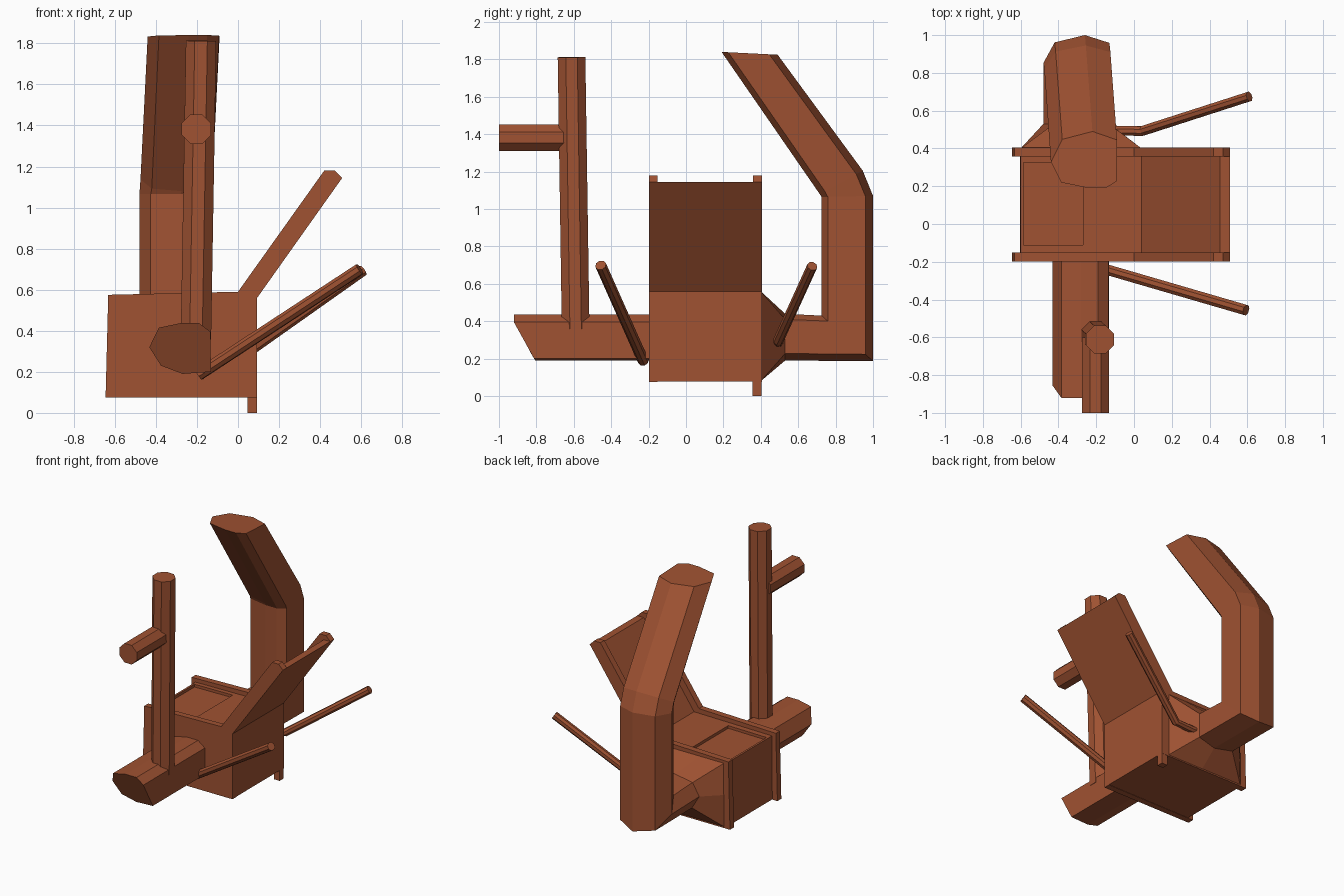
import bpy, bmesh, math
from mathutils import Vector

if "Cube" in bpy.data.objects:
    bpy.data.objects.remove(bpy.data.objects["Cube"])

clay = bpy.data.materials.new("terracotta")
clay.diffuse_color = (0.35, 0.085, 0.032, 1)
clay.use_nodes = True
clay.node_tree.nodes["Principled BSDF"].inputs["Base Color"].default_value = clay.diffuse_color


def make_object(name, bm):
    bmesh.ops.recalc_face_normals(bm, faces=bm.faces)
    mesh = bpy.data.meshes.new(name)
    bm.to_mesh(mesh)
    bm.free()
    mesh.materials.append(clay)
    obj = bpy.data.objects.new(name, mesh)
    bpy.context.collection.objects.link(obj)
    return obj


def loft(name, rings):
    """Skin a row of rings with equal point counts and cap both ends."""
    bm = bmesh.new()
    rows = [[bm.verts.new(p) for p in ring] for ring in rings]
    n = len(rows[0])
    for a, b in zip(rows, rows[1:]):
        for i in range(n):
            j = (i + 1) % n
            bm.faces.new((a[i], a[j], b[j], b[i]))
    bm.faces.new(rows[0])
    bm.faces.new(rows[-1])
    return make_object(name, bm)


def slab(name, outline, y0, y1):
    """Extrude an x-z outline along y."""
    return loft(name, [[(x, y, z) for x, z in outline] for y in (y0, y1)])


def rod(name, path, radius, sides):
    """Straight or bent rod along a path."""
    pts = [Vector(p) for p in path]
    rings = []
    for k, p in enumerate(pts):
        d = (pts[min(k + 1, len(pts) - 1)] - pts[max(k - 1, 0)]).normalized()
        helper = Vector((1, 0, 0)) if abs(d.x) < 0.5 else Vector((0, 0, 1))
        u = d.cross(helper).normalized()
        v = d.cross(u)
        rings.append([p + radius * (u * math.cos(a) + v * math.sin(a))
                      for a in (2 * math.pi * (i + 0.5) / sides for i in range(sides))])
    return loft(name, rings)


# Side plates: box side and sloping rail in one outline
side = [(-0.645, 0.075), (-0.632, 0.575), (0.0, 0.59), (0.42, 1.18), (0.472, 1.18),
        (0.508, 1.145), (0.093, 0.56), (0.093, 0.075)]
slab("front_side_plate", side, -0.198, -0.152)
slab("back_side_plate", side, 0.358, 0.405)

# Body between the plates, with the sloping panel
body = slab("body", [(-0.603, 0.077), (-0.60, 0.548), (0.04, 0.556), (0.455, 1.145),
                     (0.508, 1.145), (0.093, 0.56), (0.093, 0.077)], -0.153, 0.359)

# Shallow recess in the deck
cutter = slab("recess_cutter", [(-0.585, 0.528), (-0.585, 0.7), (-0.27, 0.7), (-0.27, 0.532)],
              -0.11, 0.325)
cut = body.modifiers.new("recess", 'BOOLEAN')
cut.operation = 'DIFFERENCE'
cut.solver = 'EXACT'
cut.object = cutter
cutter.hide_render = True
bpy.context.view_layer.objects.active = body
bpy.ops.object.modifier_apply(modifier="recess")
bpy.data.objects.remove(cutter)

# Single foot at the back right corner
slab("foot", [(0.046, 0.0), (0.046, 0.1), (0.093, 0.1), (0.093, 0.0)], 0.356, 0.404)

# Front arm with an undercut end
arm = [(-0.432, 0.32), (-0.385, 0.415), (-0.28, 0.437), (-0.19, 0.437), (-0.134, 0.395),
       (-0.132, 0.2), (-0.27, 0.19), (-0.375, 0.23)]
loft("front_arm", [
    [(x, -0.17, z) for x, z in arm],
    [(x, -0.92 + max(0, 0.38 - z) * 0.6 + (0.03 if x < -0.42 else 0), z) for x, z in arm]])

# Upright post on the arm, and its forward stub
rod("post", [(-0.205, -0.59, 0.36), (-0.18, -0.612, 1.812)], 0.08, 8)
rod("post_stub", [(-0.203, -0.60, 1.382), (-0.203, -1.0, 1.382)], 0.077, 8)

# Back horn: the section is (x, share of the way from inner to outer edge)
section = [(-0.48, 0.46), (-0.425, 0.1), (-0.28, 0), (-0.19, 0), (-0.132, 0.12),
           (-0.13, 0.85), (-0.26, 1), (-0.42, 0.86)]


def horn_ring(inner, outer, shift):
    return [(x + shift, inner[0] + (outer[0] - inner[0]) * t,
             inner[1] + (outer[1] - inner[1]) * t) for x, t in section]


stem = horn_ring((0.53, 0.44), (0.53, 0.19), 0)
loft("back_horn", [
    stem,
    horn_ring((0.725, 0.43), (1.0, 0.187), 0),
    horn_ring((0.725, 1.065), (1.0, 1.07), 0),
    horn_ring((0.715, 1.08), (0.945, 1.205), 0.005),
    horn_ring((0.19, 1.84), (0.49, 1.825), 0.04)])

# Flared collar joining the horn to the body
flare = [(-0.60, 0.32), (-0.60, 0.56), (-0.40, 0.56), (-0.1, 0.56), (0.04, 0.56),
         (0.04, 0.08), (-0.26, 0.08), (-0.60, 0.08)]
loft("horn_collar", [[(x, 0.40, z) for x, z in flare], stem])

# Thin side rods
rod("front_rod", [(-0.19, -0.228, 0.187), (0.593, -0.456, 0.70)], 0.03, 8)
rod("back_rod", [(-0.2, 0.495, 0.285), (0.045, 0.493, 0.295), (0.61, 0.675, 0.695)], 0.028, 8)
